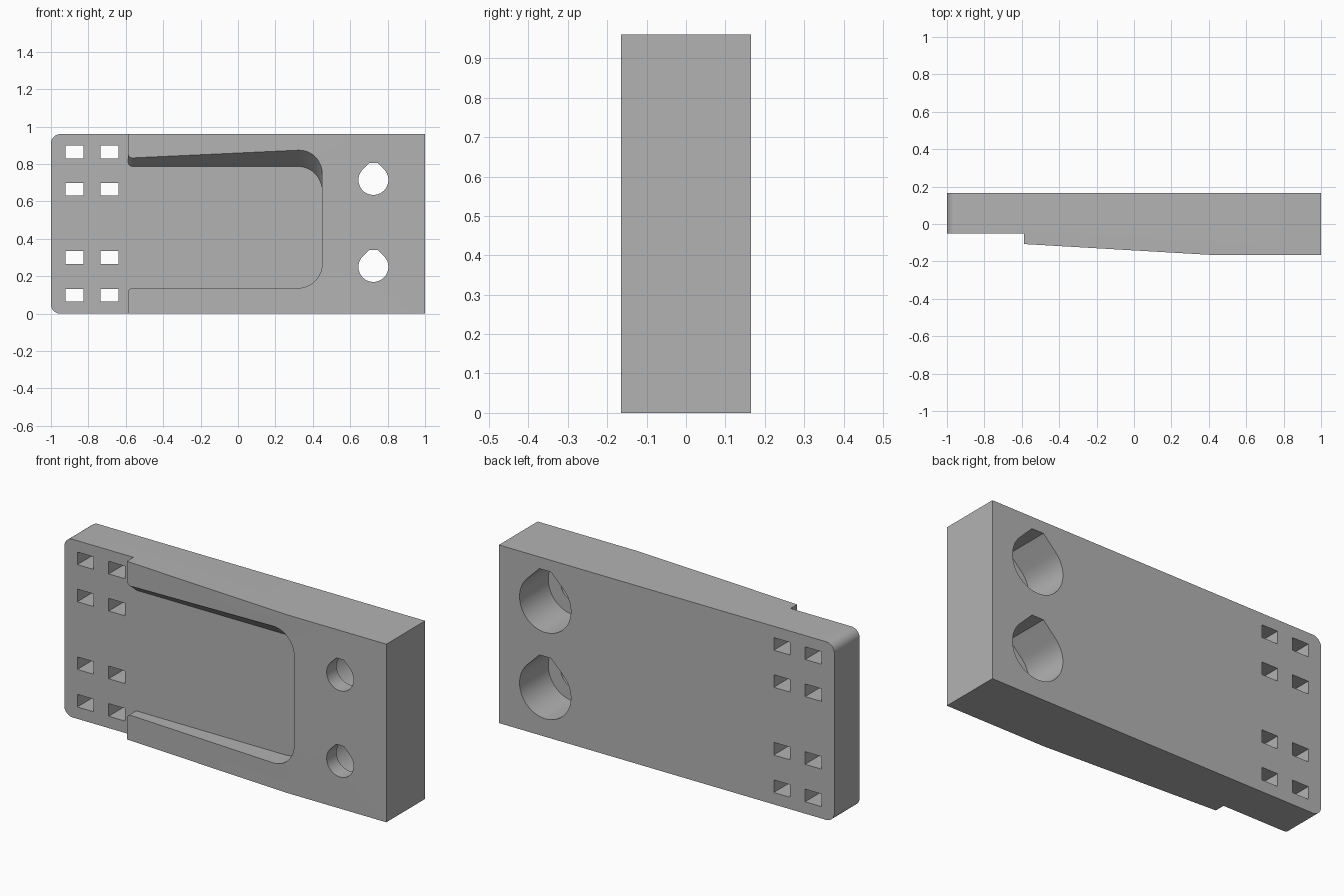
import bpy, bmesh, math
from mathutils import Vector

if "Cube" in bpy.data.objects:
    bpy.data.objects.remove(bpy.data.objects["Cube"])

BACK, STEP, FRONT = 0.165, -0.051, -0.165
HEIGHT = 0.96

grey = bpy.data.materials.new("plain grey")
grey.use_nodes = True
grey.diffuse_color = (0.45, 0.45, 0.45, 1)
grey.node_tree.nodes["Principled BSDF"].inputs["Base Color"].default_value = grey.diffuse_color


def loft(name, near, far):
    """Solid between two matching loops of 3D points."""
    bm = bmesh.new()
    a = [bm.verts.new(p) for p in near]
    b = [bm.verts.new(p) for p in far]
    bm.faces.new(a)
    bm.faces.new(b[::-1])
    for i in range(len(a)):
        j = (i + 1) % len(a)
        bm.faces.new((a[i], b[i], b[j], a[j]))
    bmesh.ops.recalc_face_normals(bm, faces=bm.faces)
    mesh = bpy.data.meshes.new(name)
    bm.to_mesh(mesh)
    bm.free()
    mesh.materials.append(grey)
    obj = bpy.data.objects.new(name, mesh)
    bpy.context.scene.collection.objects.link(obj)
    return obj


def prism(name, outline, y0, y1):
    return loft(name, [(x, y0, z) for x, z in outline], [(x, y1, z) for x, z in outline])


def rounded(corners, steps=12):
    """Outline from (x, z, radius) corners, each square corner filleted."""
    out = []
    for i, (x, z, r) in enumerate(corners):
        p = Vector((x, z))
        if r == 0:
            out.append((x, z))
            continue
        u = (Vector(corners[i - 1][:2]) - p).normalized()
        v = (Vector(corners[(i + 1) % len(corners)][:2]) - p).normalized()
        centre = p + (u + v) * r
        for k in range(steps + 1):
            t = math.pi / 2 * k / steps
            out.append(tuple(centre - v * r * math.cos(t) - u * r * math.sin(t)))
    return out


def teardrop(cx, cz, r, top):
    """Circle with 45 degree shoulders cut off by a flat top."""
    pts = []
    for k in range(49):
        t = math.radians(135 + 270 * k / 48)
        pts.append((cx + r * math.cos(t), cz + r * math.sin(t)))
    half = r * math.sqrt(2) - top
    return pts + [(cx + half, cz + top), (cx - half, cz + top)]


def boolean(target, tool, operation="DIFFERENCE"):
    mod = target.modifiers.new(tool.name, "BOOLEAN")
    mod.operation = operation
    mod.solver = "EXACT"
    mod.object = tool
    bpy.context.view_layer.objects.active = target
    bpy.ops.object.modifier_apply(modifier=mod.name)
    bpy.data.objects.remove(tool)


# Plate with a sloping front, trimmed to rounded corners at one end
ramp = 0.058
plan = [(-1.1, BACK), (1, BACK), (1, FRONT), (0.41, FRONT), (-1.1, FRONT + ramp * 1.51)]
plate = loft("mounting_plate", [(x, y, 0) for x, y in plan], [(x, y, HEIGHT) for x, y in plan])
trim = rounded([(-1, 0, 0.05), (1.1, 0, 0), (1.1, HEIGHT, 0), (-1, HEIGHT, 0.05)])
trim = [(x, z if 0.001 < z < HEIGHT - 0.001 else (z - HEIGHT / 2) * 1.0 + HEIGHT / 2) for x, z in trim]
boolean(plate, prism("corner_trim", trim, -0.3, 0.3), "INTERSECT")

# Stepped end and pocket in one cut; the upper wall leans outwards
low, high, step_x, end_x = 0.137, 0.787, -0.588, 0.45
outline = rounded([(-1.2, -0.2, 0), (step_x, -0.2, 0), (step_x, low, 0.025),
                   (end_x, low, 0.13), (end_x, high, 0.13), (step_x, high, 0.025),
                   (step_x, 1.2, 0), (-1.2, 1.2, 0)])
mouth = -0.2
lean = 0.8 * (STEP - mouth)
boolean(plate, loft("pocket_cutter", [(x, STEP, z) for x, z in outline],
                    [(x, mouth, z + (lean if z > 0.5 else 0)) for x, z in outline]))

# Eight strap slots
for x in (-0.874, -0.687):
    for z in (0.098, 0.300, 0.665, 0.865):
        slot = [(x + sx * 0.048, z + sz * 0.034) for sx, sz in ((-1, -1), (1, -1), (1, 1), (-1, 1))]
        boolean(plate, prism("slot_cutter", slot, -0.3, 0.3))

# Two screw holes with wide bores from the back
for z in (0.25, 0.715):
    boolean(plate, prism("hole_cutter", teardrop(0.724, z, 0.08, 0.091), -0.3, 0.3))
    boolean(plate, prism("bore_cutter", teardrop(0.724, z, 0.153, 0.182), -0.08, 0.3))

# Smooth curved walls, sharp edges
bpy.ops.object.select_all(action="DESELECT")
plate.select_set(True)
bpy.context.view_layer.objects.active = plate
bpy.ops.object.shade_smooth_by_angle(angle=math.radians(30))
